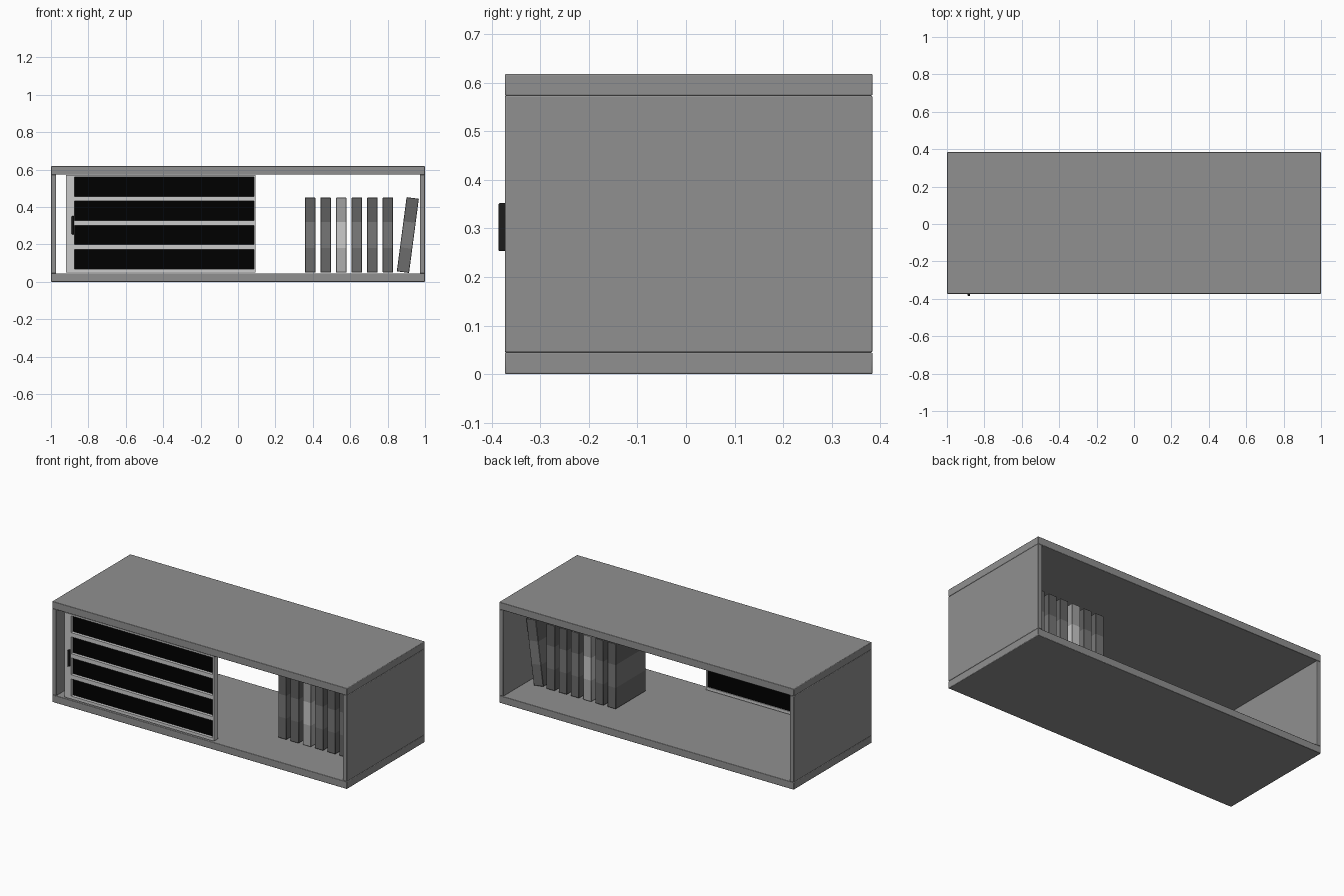
import bpy, bmesh, math, random

if "Cube" in bpy.data.objects:
    bpy.data.objects.remove(bpy.data.objects["Cube"])
random.seed(4)

def material(name, value):
    m = bpy.data.materials.new(name)
    m.diffuse_color = (value, value, value, 1)
    m.use_nodes = True
    m.node_tree.nodes["Principled BSDF"].inputs["Base Color"].default_value = m.diffuse_color
    return m

def box(name, x, y, z, mat=None, bevel=0.0, segments=1):
    bpy.ops.mesh.primitive_cube_add(size=1, location=[(a + b) / 2 for a, b in (x, y, z)])
    ob = bpy.context.object
    ob.name = name
    ob.scale = [b - a for a, b in (x, y, z)]
    bpy.ops.object.transform_apply(location=False, rotation=False, scale=True)
    if mat:
        ob.data.materials.append(mat)
    if bevel:
        mod = ob.modifiers.new("soft_edges", "BEVEL")
        mod.width = bevel
        mod.segments = segments
        bpy.ops.object.shade_smooth_by_angle()
    return ob

def band_book(ob, shades):
    """Cut the cover into three bands, each with its own grey."""
    for shade in shades:
        ob.data.materials.append(material(ob.name + "_band", shade))
    bm = bmesh.new()
    bm.from_mesh(ob.data)
    for z in (-0.07, 0.07):
        bmesh.ops.bisect_plane(bm, geom=bm.verts[:] + bm.edges[:] + bm.faces[:],
                               plane_co=(0, 0, z), plane_no=(0, 0, 1))
    for f in bm.faces:
        z = f.calc_center_median().z
        f.material_index = 0 if z < -0.07 else 1 if z < 0.07 else 2
    bm.to_mesh(ob.data)
    bm.free()

grey = material("carcass_grey", 0.28)
black = material("black_panel", 0.0)
dark = material("dark_handle", 0.012)
light = material("light_frame", 0.6)

# Cabinet carcass, open at front and back
depth = (-0.373, 0.384)
box("bottom_board", (-1, 1), depth, (0.0, 0.045), grey, bevel=0.003, segments=2)
box("top_board", (-1, 1), depth, (0.573, 0.618), grey, bevel=0.003, segments=2)
for side, name in ((-1, "left_side"), (1, "right_side")):
    x = sorted((side, side * 0.972))
    box(name, x, depth, (0.045, 0.573), grey, bevel=0.003, segments=2)

# Sliding door frame
door_y = (-0.368, -0.328)
box("door_left_stile", (-0.92, -0.875), door_y, (0.05, 0.57), light)
box("door_right_stile", (0.085, 0.094), door_y, (0.05, 0.57), light)
for i, z in enumerate([(0.05, 0.068), (0.173, 0.199), (0.302, 0.328), (0.431, 0.457), (0.56, 0.57)]):
    box(f"door_rail_{i + 1}", (-0.875, 0.085), door_y, z, light)

# Dark door panels, set back in the frame
for i in range(4):
    z0 = 0.068 + 0.129 * i
    box(f"door_panel_{i + 1}", (-0.875, 0.085), (-0.35, -0.333), (z0, z0 + 0.105), black)

# Door handle
box("door_handle", (-0.889, -0.877), (-0.386, -0.368), (0.253, 0.352), dark, bevel=0.003, segments=2)

# Row of books, the last one leaning on the right side
for i in range(7):
    leaning = i == 6
    c, half = (0.908, 0.033) if leaning else (0.386 + 0.083 * i, 0.028)
    book = box(f"book_{i + 1}", (c - half, c + half), (-0.122, 0.17), (0.05, 0.45), bevel=0.002)
    base = 0.42 if i == 2 else random.uniform(0.13, 0.18)
    band_book(book, (base, base * 1.35, base * 0.85))
    if leaning:
        book.rotation_euler.y = math.radians(7.5)
